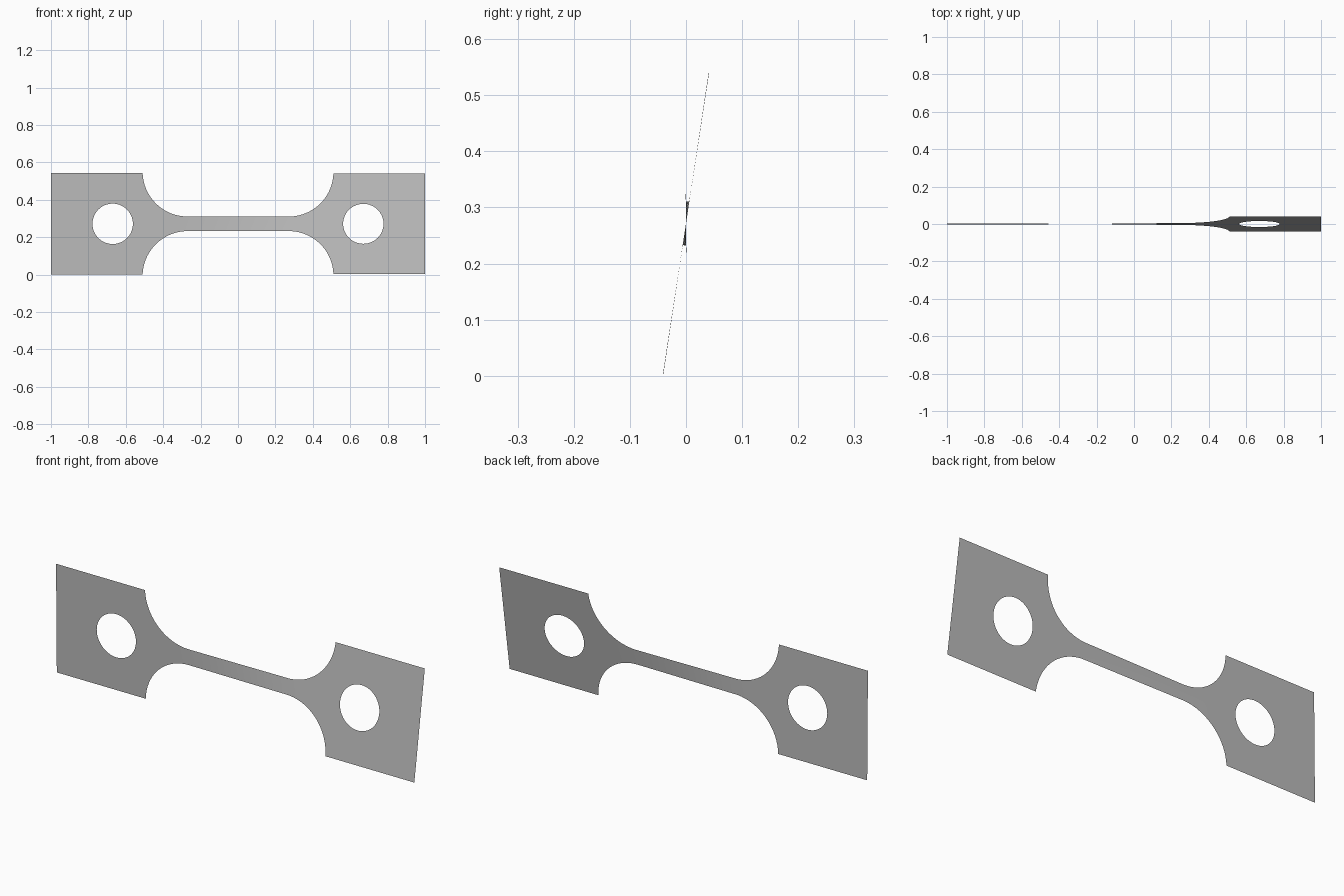
import bpy, bmesh
from math import sin, cos, pi, sqrt, radians
from mathutils import Matrix

cube = bpy.data.objects.get("Cube")
if cube:
    bpy.data.objects.remove(cube)

MID = 0.2715                       # centre line height, also half the tab height
GAUGE = 0.039                      # half height of the narrow bar
R, FX = 0.24, 0.27                 # fillet radius and where it starts
HX, HR = 0.67, 0.108               # hole centre and radius
ROWS = 6


def outer(x):
    """Half height of the sheet at x."""
    if x <= FX:
        return GAUGE
    if x >= FX + R - 0.0005:
        return MID
    return min(MID, GAUGE + R - sqrt(R * R - (x - FX) ** 2))


def inner(x):
    """Half height of the hole at x."""
    return sqrt(max(0, HR * HR - (x - HX) ** 2))


def twist(x):
    """Twist angle: level tabs joined by a smooth turn along the bar."""
    t = min(1, max(0, (x + 0.4) / 0.8))
    t = t * t * (3 - 2 * t)
    return radians(-0.6 + 9.0 * t + 0.3 * max(0, x))


# Stations from the middle to the end, denser around the curves
stations = [FX * i / 12 for i in range(12)]
stations += [FX + R * sin(pi / 2 * i / 20) for i in range(21)]
stations += [HX - HR * cos(pi * i / 32) for i in range(33)]
stations += [HX + HR + (1 - HX - HR) * i / 4 for i in range(1, 5)]

# Four mirrored quarters of the sheet
bm = bmesh.new()
for sx in (-1, 1):
    for sz in (-1, 1):
        grid = []
        for x in stations:
            a, b = inner(x), outer(x)
            grid.append([bm.verts.new((sx * x, 0, sz * (a + (b - a) * j / ROWS)))
                         for j in range(ROWS + 1)])
        for c, d in zip(grid, grid[1:]):
            for j in range(ROWS):
                f = [c[j], d[j], d[j + 1], c[j + 1]]
                bm.faces.new(f if sx * sz > 0 else f[::-1])
bmesh.ops.remove_doubles(bm, verts=bm.verts, dist=0.0001)

# Twist about the long axis and raise onto the ground
for v in bm.verts:
    v.co = Matrix.Rotation(-twist(v.co.x), 3, 'X') @ v.co
    v.co.z += MID
for f in bm.faces:
    f.smooth = True

mesh = bpy.data.meshes.new("twisted_test_strip")
bm.to_mesh(mesh)
bm.free()
strip = bpy.data.objects.new("twisted_test_strip", mesh)
bpy.context.collection.objects.link(strip)

# Plain grey metal
grey = bpy.data.materials.new("plain_grey")
grey.use_nodes = True
colour = (0.5, 0.5, 0.5, 1)
grey.diffuse_color = colour
grey.node_tree.nodes["Principled BSDF"].inputs["Base Color"].default_value = colour
mesh.materials.append(grey)
